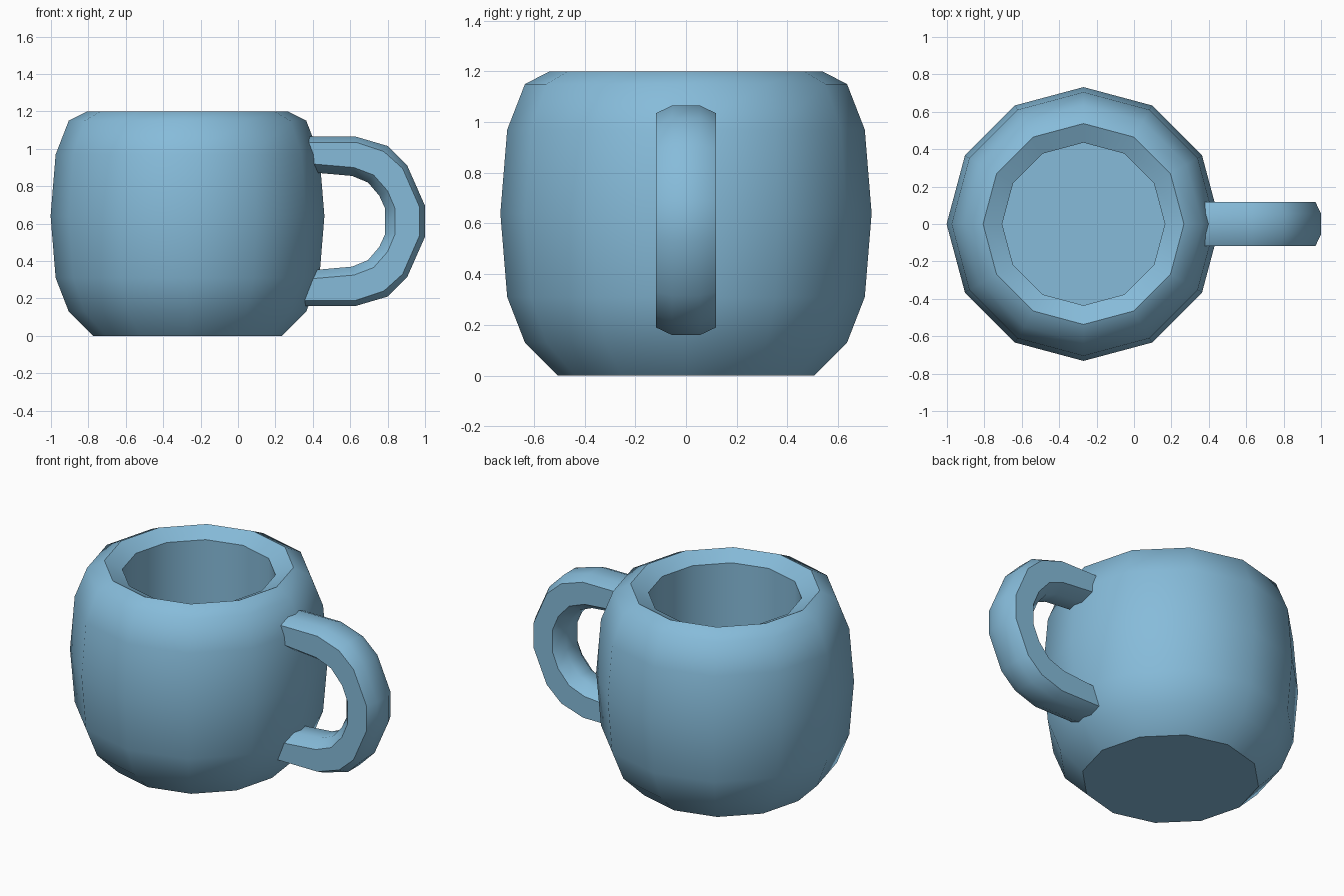
import bpy
import bmesh
import math

if "Cube" in bpy.data.objects:
    bpy.data.objects.remove(bpy.data.objects["Cube"])

blue = bpy.data.materials.new("light_blue")
blue.diffuse_color = (0.24, 0.50, 0.70, 1)
blue.use_nodes = True
blue.node_tree.nodes["Principled BSDF"].inputs["Base Color"].default_value = blue.diffuse_color


def make_object(name, rings, wrap_rings):
    """Skin a list of closed rings; cap the first and last ring."""
    bm = bmesh.new()
    loops = [[bm.verts.new(p) for p in ring] for ring in rings]
    n = len(loops[0])
    for a, b in zip(loops, loops[1:]):
        for i in range(n):
            j = (i + 1) % n
            bm.faces.new((a[i], a[j], b[j], b[i]))
    bm.faces.new(loops[0])
    bm.faces.new(loops[-1])
    bmesh.ops.recalc_face_normals(bm, faces=bm.faces)
    mesh = bpy.data.meshes.new(name)
    bm.to_mesh(mesh)
    bm.free()
    mesh.materials.append(blue)
    obj = bpy.data.objects.new(name, mesh)
    bpy.context.collection.objects.link(obj)
    bpy.ops.object.select_all(action='DESELECT')
    obj.select_set(True)
    bpy.context.view_layer.objects.active = obj
    bpy.ops.object.shade_smooth_by_angle(angle=math.radians(wrap_rings))
    return obj


# Cup: twelve-sided turned profile, outside up, over the rim, down to the floor
SIDES, CX = 12, -0.27
profile = [(0.505, 0), (0.635, 0.13), (0.705, 0.31), (0.732, 0.64),
           (0.705, 0.97), (0.635, 1.15), (0.537, 1.2),
           (0.435, 1.15), (0.435, 0.13)]
cup_rings = [[(CX + r * math.cos(math.tau * i / SIDES),
               r * math.sin(math.tau * i / SIDES), z) for i in range(SIDES)]
             for r, z in profile]
make_object("cup", cup_rings, 44)

# Handle: bevelled bar; each section is outer, outer side, inner side, inner (x, z)
sections = [
    [(0.33, 1.065), (0.33, 1.035), (0.33, 0.925), (0.33, 0.88)],
    [(0.63, 1.065), (0.63, 1.035), (0.62, 0.90), (0.61, 0.855)],
    [(0.80, 1.015), (0.78, 0.985), (0.725, 0.86), (0.695, 0.82)],
    [(0.905, 0.91), (0.88, 0.895), (0.80, 0.775), (0.755, 0.75)],
    [(1.0, 0.695), (0.97, 0.69), (0.84, 0.68), (0.787, 0.68)],
]
MID = 0.6125
lower = [[(x, 2 * MID - z) for x, z in s] for s in reversed(sections)]
widths = (0.055, 0.118, 0.118, 0.055)
handle_rings = []
for s in sections + lower:
    near = [(x, -w, z) for (x, z), w in zip(s, widths)]
    far = [(x, w, z) for (x, z), w in zip(s, widths)]
    handle_rings.append(near + far[::-1])
make_object("handle", handle_rings, 44)
